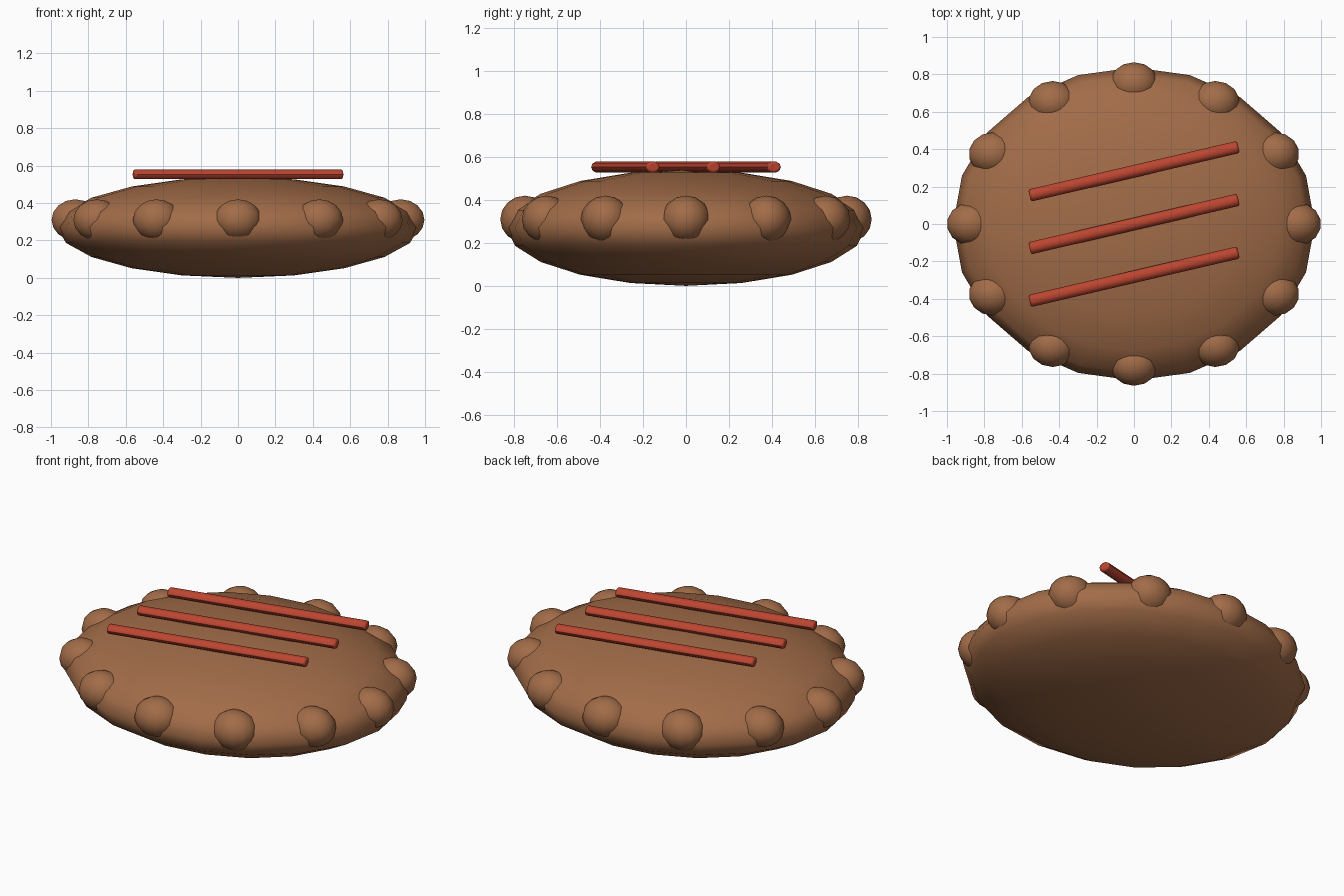
import bpy
from math import sin, cos, pi, radians

if "Cube" in bpy.data.objects:
    bpy.data.objects.remove(bpy.data.objects["Cube"])


def material(name, color):
    m = bpy.data.materials.new(name)
    m.diffuse_color = (*color, 1)
    m.use_nodes = True
    m.node_tree.nodes["Principled BSDF"].inputs["Base Color"].default_value = m.diffuse_color
    return m


crust = material("baked_brown", (0.36, 0.15, 0.065))
sauce = material("sauce_red", (0.5, 0.06, 0.03))


def finish(name, scale, mat, angle):
    ob = bpy.context.object
    ob.name = name
    ob.scale = scale
    ob.data.materials.append(mat)
    bpy.ops.object.transform_apply(location=False, rotation=False, scale=True)
    bpy.ops.object.shade_smooth_by_angle(angle=radians(angle))
    return ob


def ellipsoid(name, loc, scale, segs, rings):
    bpy.ops.mesh.primitive_uv_sphere_add(segments=segs, ring_count=rings, location=loc)
    return finish(name, scale, crust, 60)


# Flattened oval body
ellipsoid("patty_body", (0, 0, 0.27), (0.967, 0.837, 0.27), 20, 10)

# Twelve lumps around the rim
for i in range(12):
    a = i * pi / 6
    ellipsoid(f"rim_lump_{i + 1}", (0.87 * cos(a), 0.75 * sin(a), 0.31),
              (0.13, 0.115, 0.11), 14, 8)

# Three slanted strips on top
for i in range(3):
    bpy.ops.mesh.primitive_cylinder_add(
        vertices=10, radius=1, depth=2, location=(0, (i - 1) * 0.282, 0.553),
        rotation=(0, pi / 2, radians(13.1)))
    strip = finish(f"top_strip_{i + 1}", (0.027, 0.033, 0.573), sauce, 40)
    bevel = strip.modifiers.new("soft_ends", 'BEVEL')
    bevel.width = 0.01
    bevel.segments = 2
    bevel.limit_method = 'ANGLE'
    bevel.angle_limit = radians(50)
